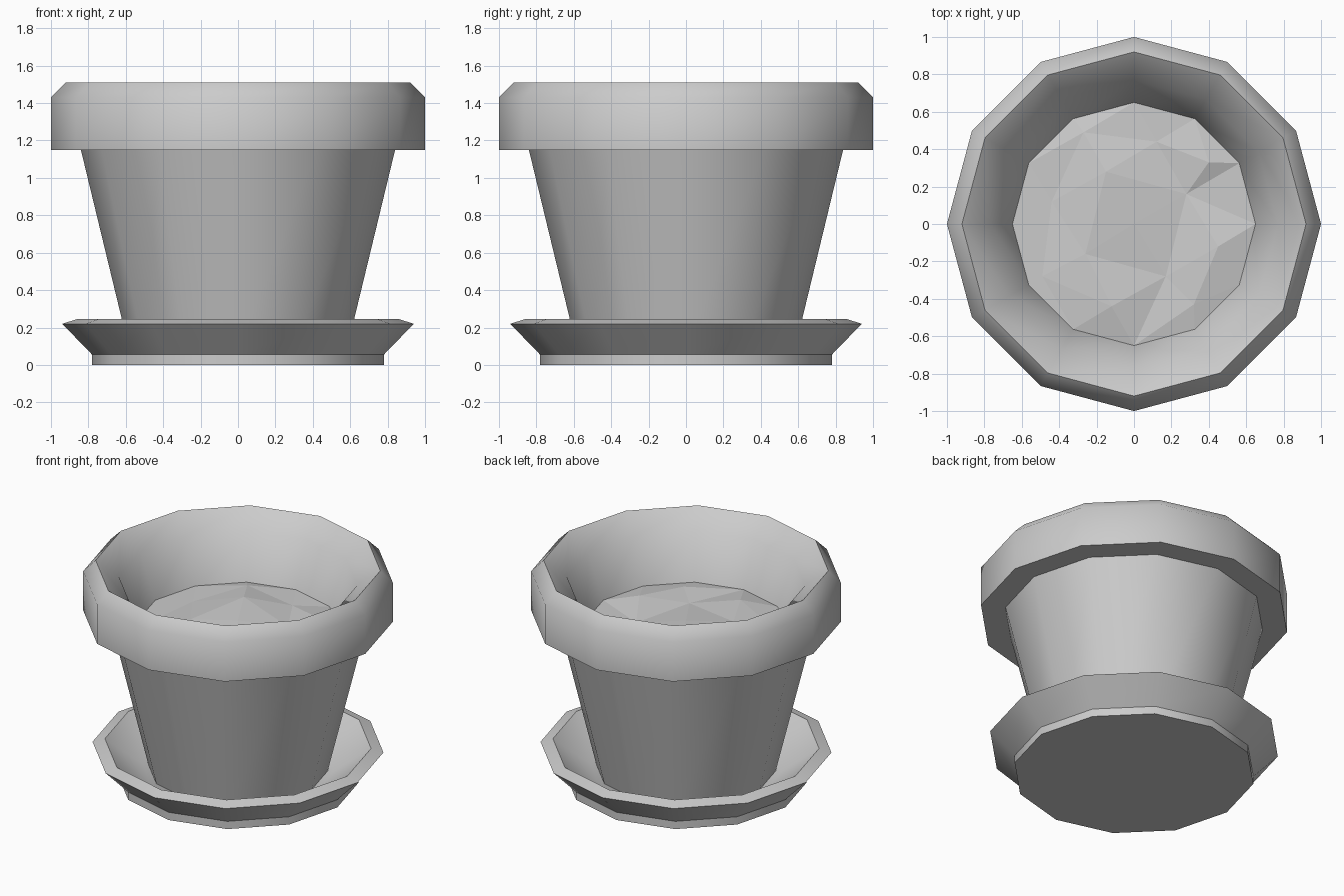
import bpy, math
from mathutils import Vector
from mathutils.geometry import delaunay_2d_cdt

if "Cube" in bpy.data.objects:
    bpy.data.objects.remove(bpy.data.objects["Cube"])

SIDES = 12


def add_mesh(name, verts, faces, smooth_angle=None):
    mesh = bpy.data.meshes.new(name)
    mesh.from_pydata(verts, [], faces)
    mesh.update()
    obj = bpy.data.objects.new(name, mesh)
    bpy.context.collection.objects.link(obj)
    if smooth_angle:
        bpy.ops.object.select_all(action='DESELECT')
        obj.select_set(True)
        bpy.context.view_layer.objects.active = obj
        bpy.ops.object.shade_smooth_by_angle(angle=math.radians(smooth_angle))
    return obj


def ring(r, z):
    return [(r * math.cos(math.tau * i / SIDES), r * math.sin(math.tau * i / SIDES), z)
            for i in range(SIDES)]


def lathe(name, profile, smooth_angle, cap_end=False):
    """Revolve (radius, z) points, ordered from the underside outwards and up."""
    verts = [v for r, z in profile for v in ring(r, z)]
    faces = [tuple(reversed(range(SIDES)))]
    for k in range(len(profile) - 1):
        a, b = k * SIDES, (k + 1) * SIDES
        for i in range(SIDES):
            j = (i + 1) % SIDES
            faces.append((a + i, a + j, b + j, b + i))
    if cap_end:
        faces.append(tuple(range(len(verts) - SIDES, len(verts))))
    return add_mesh(name, verts, faces, smooth_angle)


# Saucer: short foot, flared wall, thin sloping lip and flat floor
lathe("saucer", [(0.78, 0), (0.78, 0.055), (0.94, 0.22), (0.86, 0.245),
                 (0.62, 0.075)], 40, cap_end=True)

# Pot: tapered wall, heavy collar with bevelled top, inner slope and wall
lathe("pot", [(0.58, 0.075), (0.84, 1.15), (1.0, 1.15), (1.0, 1.43),
              (0.92, 1.51), (0.77, 1.40), (0.64, 1.06)], 50)

# Soil: faceted, gently lumpy surface
lumps = [(0, 0, .03), (.28, .16, .0), (-.15, .28, .05), (-.44, .12, .0),
         (-.26, -.16, .03), (.17, -.28, .0), (.45, -.12, .04), (-.12, -.44, .04),
         (-.27, .49, .02), (.12, .44, .0), (-.49, -.28, .0), (.4, .33, .03),
         (.32, -.43, .02)]
points = ring(0.65, 1.09) + [(x, y, 1.09 + h) for x, y, h in lumps]
flat = [Vector(p[:2]) for p in points]
_, _, tris, source, _, _ = delaunay_2d_cdt(flat, [], [], 0, 1e-5)
add_mesh("soil", points, [tuple(source[i][0] for i in t) for t in tris])
